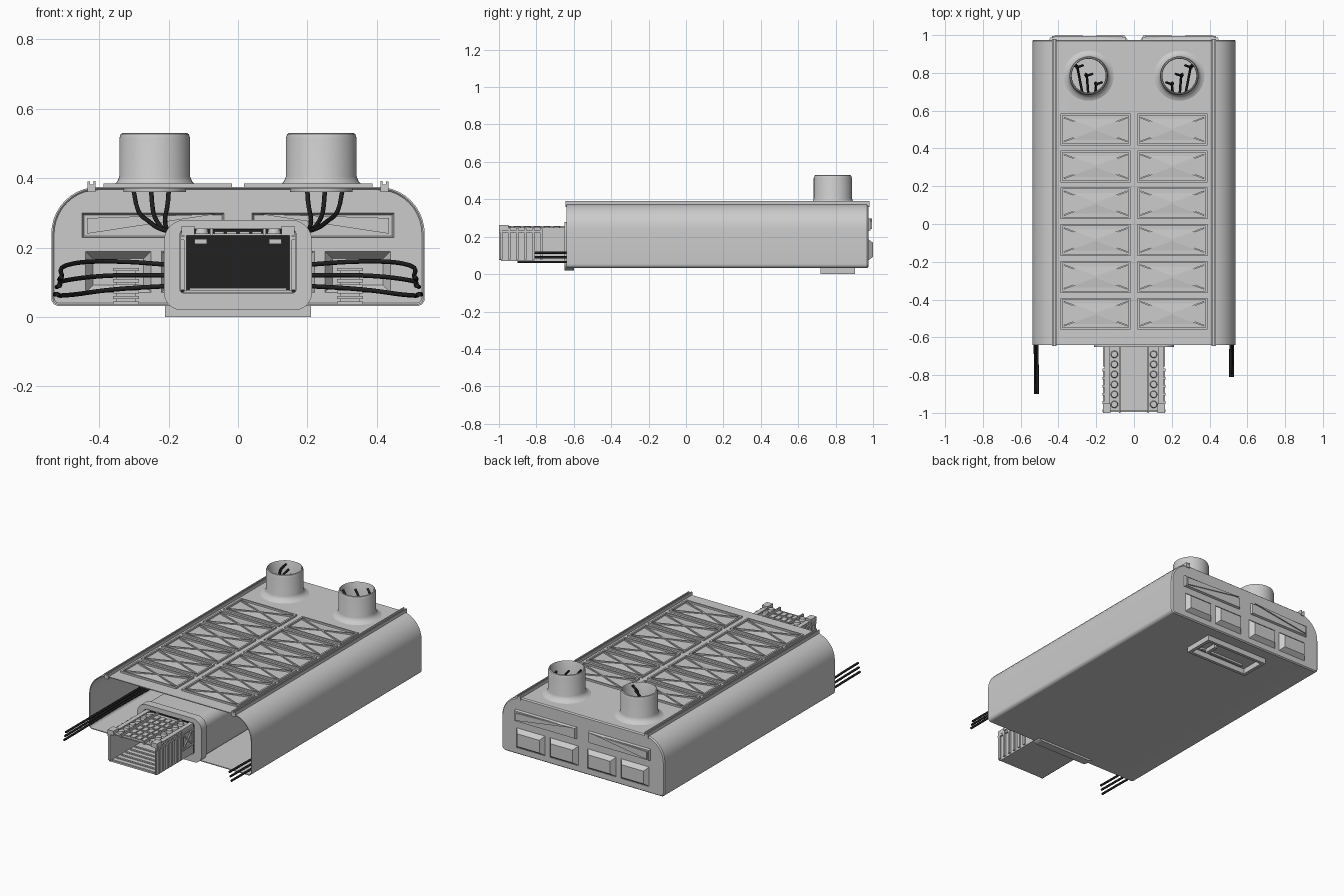
import bpy, bmesh
from math import sin, cos, pi
from mathutils import Vector, Matrix

if "Cube" in bpy.data.objects:
    bpy.data.objects.remove(bpy.data.objects["Cube"])

dark = bpy.data.materials.new("dark")
dark.diffuse_color = (0.015, 0.015, 0.015, 1)
dark.use_nodes = True
dark.node_tree.nodes["Principled BSDF"].inputs["Base Color"].default_value = dark.diffuse_color


def finish(name, bm, smooth=False, mat=None, normals=True):
    if normals:
        bmesh.ops.recalc_face_normals(bm, faces=bm.faces)
    me = bpy.data.meshes.new(name)
    bm.to_mesh(me)
    bm.free()
    ob = bpy.data.objects.new(name, me)
    bpy.context.collection.objects.link(ob)
    if mat:
        me.materials.append(mat)
    if smooth:
        select(ob)
        bpy.ops.object.shade_smooth_by_angle(angle=0.6)
    return ob


def select(ob):
    bpy.ops.object.select_all(action='DESELECT')
    ob.select_set(True)
    bpy.context.view_layer.objects.active = ob


def box(bm, x0, x1, y0, y1, z0, z1, mirror=False, turn=0):
    for s in ((1, -1) if mirror else (1,)):
        c = Vector((s * (x0 + x1) / 2, (y0 + y1) / 2, (z0 + z1) / 2))
        m = Matrix.Translation(c) @ Matrix.Rotation(turn, 4, 'Z') @ Matrix.Diagonal((x1 - x0, y1 - y0, z1 - z0, 1))
        bmesh.ops.create_cube(bm, size=1, matrix=m)


def skin(bm, loops, cap0=False, cap1=False, ring=False):
    """Bridge successive closed loops of points."""
    vs = [[bm.verts.new(p) for p in l] for l in loops]
    n = len(vs[0])
    for a, b in zip(vs, vs[1:] + (vs[:1] if ring else [])):
        for i in range(n):
            bm.faces.new((a[i], a[(i + 1) % n], b[(i + 1) % n], b[i]))
    if cap0:
        bm.faces.new(vs[0])
    if cap1:
        bm.faces.new(vs[-1])


def round_rect(w, z0, z1, rb, rt, n=10):
    """Rounded profile in x, z: bottom radius rb, top radius rt."""
    pts = []
    for cx, cz, r, a0 in ((w - rt, z1 - rt, rt, 0), (rt - w, z1 - rt, rt, 1),
                          (rb - w, z0 + rb, rb, 2), (w - rb, z0 + rb, rb, 3)):
        pts += [(cx + r * cos((a0 + i / n) * pi / 2), cz + r * sin((a0 + i / n) * pi / 2)) for i in range(n + 1)]
    return pts


def at_y(prof, y):
    return [(x, y, z) for x, z in prof]


# Back bulges: (x0, x1, z0, z1, depth, slope inset)
bulges = [(0.25, 0.44, 0.07, 0.19, 0.025, 0.022), (0.03, 0.22, 0.07, 0.19, 0.025, 0.022),
          (0.04, 0.45, 0.228, 0.3, 0.012, 0.006)]

# Open-fronted housing, rounded on top
bm = bmesh.new()
skin(bm, [at_y(round_rect(0.538, 0.032, 0.375, 0.022, 0.135), -0.64),
          at_y(round_rect(0.538, 0.032, 0.375, 0.022, 0.135), 0.968),
          at_y(round_rect(0.532, 0.038, 0.369, 0.018, 0.13), 0.975)], cap1=True)
body = finish("housing", bm)
mod = body.modifiers.new("wall", 'SOLIDIFY')
mod.thickness = 0.005
mod.offset = -1

# Openings under the chimneys and behind the rear bulges
bm = bmesh.new()
for s in (1, -1):
    bmesh.ops.create_cone(bm, cap_ends=True, segments=40, radius1=0.09, radius2=0.09, depth=0.1,
                          matrix=Matrix.Translation((s * 0.24, 0.785, 0.38)))
for x0, x1, z0, z1, d, e in bulges:
    box(bm, x0 + .001, x1 - .001, 0.9, 1.1, z0 + .001, z1 - .001, True)
cutter = finish("opening_cutter", bm)
cutter.hide_render = True
mod = body.modifiers.new("openings", 'BOOLEAN')
mod.operation = 'DIFFERENCE'
mod.object = cutter
select(body)
bpy.ops.object.convert(target='MESH')
bpy.data.objects.remove(cutter)
select(body)
bpy.ops.object.shade_smooth_by_angle(angle=0.6)

# Rear bulges and upper louvre panels
bm = bmesh.new()
for s in (1, -1):
    for x0, x1, z0, z1, d, e in bulges:
        def rect(i, y):
            return [(s * x, y, z) for x, z in ((x0 + i, z0 + i), (x1 - i, z0 + i), (x1 - i, z1 - i), (x0 + i, z1 - i))]
        skin(bm, [rect(0, 0.97), rect(e, 0.975 + d)], cap1=True)
finish("rear_bulges", bm)
bm = bmesh.new()
for s in (1, -1):
    a, b, c = (s * 0.06, 0.297), (s * 0.435, 0.24), (s * 0.435, 0.285)
    skin(bm, [at_y((a, b, c), 0.98), at_y((a, b, c), 0.994)], True, True)
finish("rear_louvres", bm)

# Chimneys: lathed profile (radius, z)
prof = [(0.09, 0.36), (0.09, 0.525), (0.093, 0.53), (0.098, 0.527), (0.102, 0.515), (0.102, 0.405),
        (0.108, 0.39), (0.12, 0.38), (0.135, 0.374)]
bm = bmesh.new()
for s in (1, -1):
    skin(bm, [[(s * 0.24 + r * cos(i * pi / 24), 0.785 + r * sin(i * pi / 24), z) for i in range(48)] for r, z in prof])
finish("chimneys", bm, True)

# Roof panels with rim and cross brace
bm = bmesh.new()
for row in range(6):
    y = 0.5 - 0.195 * row
    for y0 in (y - 0.084, y + 0.074):
        box(bm, 0.018, 0.388, y0, y0 + 0.01, 0.37, 0.385, True)
    for x0 in (0.018, 0.378):
        box(bm, x0, x0 + 0.01, y - 0.084, y + 0.084, 0.37, 0.385, True)
    for t in (0.36, -0.36):
        box(bm, 0.023, 0.383, y - 0.004, y + 0.004, 0.37, 0.384, True, t)
    for s in (1, -1):
        def slab(hx, hy, z):
            return [(s * 0.203 + i * hx, y + j * hy, z) for i, j in ((-1, -1), (1, -1), (1, 1), (-1, 1))]
        skin(bm, [slab(0.165, 0.064, 0.374), slab(0.01, 0.004, 0.381)], cap1=True)
finish("roof_panels", bm)

# Hooked rails along the roof edges
bm = bmesh.new()
box(bm, 0.41, 0.434, -0.645, 0.98, 0.36, 0.382, True)
box(bm, 0.41, 0.417, -0.645, 0.98, 0.38, 0.392, True)
box(bm, 0.427, 0.434, -0.645, 0.98, 0.38, 0.39, True)
finish("roof_rails", bm)

# Bottom hatch frame
bm = bmesh.new()
for y0 in (0.72, 0.885):
    box(bm, -0.21, 0.21, y0, y0 + 0.018, 0, 0.035)
box(bm, 0.19, 0.21, 0.72, 0.903, 0, 0.035, True)
box(bm, 0.1, 0.12, 0.77, 0.85, 0.008, 0.035)
box(bm, -0.15, 0.15, 0.76, 0.775, 0.02, 0.035)
finish("bottom_hatch", bm)

# Front collar and duct behind it
bm = bmesh.new()
o, i = round_rect(0.213, 0.02, 0.28, 0.05, 0.06), round_rect(0.168, 0.068, 0.255, 0.015, 0.02)
skin(bm, [at_y(o, -0.65), at_y(o, -0.6), at_y(i, -0.6), at_y(i, -0.65)], ring=True)
finish("front_collar", bm, True)
bm = bmesh.new()
o = round_rect(0.205, 0.035, 0.272, 0.04, 0.06)
skin(bm, [at_y(o, -0.61), at_y(o, 0.45)], cap1=True)
finish("inner_duct", bm, True)

# Hollow connector with dark back
bm = bmesh.new()
box(bm, -0.166, 0.166, -0.645, -0.62, 0.07, 0.253)
finish("connector_back", bm, mat=dark)
bm = bmesh.new()
box(bm, 0.149, 0.156, -1, -0.64, 0.075, 0.25, True)
box(bm, -0.156, 0.156, -0.99, -0.64, 0.07, 0.078)
box(bm, -0.15, 0.15, -0.99, -0.64, 0.235, 0.241)
box(bm, 0.072, 0.08, -1, -0.64, 0.235, 0.256, True)
box(bm, 0.13, 0.152, -1, -0.64, 0.235, 0.25, True)
box(bm, 0.125, 0.163, -1, -0.95, 0.235, 0.262, True)
box(bm, 0.15, 0.165, -1, -0.77, 0.222, 0.232, True)
box(bm, 0.09, 0.125, -0.66, -0.64, 0.21, 0.225, True)
for k in range(6):
    y = -0.995 + 0.043 * k
    box(bm, 0.15, 0.166, y, y + 0.014, 0.078, 0.245, True)
    box(bm, -0.14, 0.14, y, y + 0.012, 0.076, 0.083)
finish("connector_shell", bm)

# Cross-braced plates on the connector sides
bm = bmesh.new()
for z0 in (0.125, 0.22):
    box(bm, 0.155, 0.164, -0.755, -0.65, z0, z0 + 0.008, True)
for y0 in (-0.755, -0.658):
    box(bm, 0.155, 0.164, y0, y0 + 0.008, 0.125, 0.228, True)
for s in (1, -1):
    for a in (pi / 4, -pi / 4):
        m = Matrix.Translation((s * 0.159, -0.703, 0.176)) @ Matrix.Rotation(a, 4, 'X') @ Matrix.Diagonal((.008, .13, .008, 1))
        bmesh.ops.create_cube(bm, size=1, matrix=m)
finish("connector_braces", bm)

# Tiles and round studs on top of the connector
bm = bmesh.new()
for k in range(6):
    y = -0.955 + 0.053 * k
    for x in (0.005, 0.04):
        box(bm, x, x + 0.028, y - 0.02, y + 0.02, 0.238, 0.246, True)
    for s in (1, -1):
        bmesh.ops.create_cone(bm, cap_ends=True, segments=16, radius1=0.021, radius2=0.016, depth=0.02,
                              matrix=Matrix.Translation((s * 0.104, y, 0.245)))
finish("connector_studs", bm)

# Ribbed terminal blocks on the floor
bm = bmesh.new()
box(bm, 0.295, 0.35, 0.5, 0.58, 0.034, 0.14, True)
for k in range(7):
    box(bm, 0.285, 0.36, 0.495, 0.585, 0.036 + 0.016 * k, 0.045 + 0.016 * k, True)
finish("terminal_blocks", bm)


# Cables
def cable(name, pts):
    cu = bpy.data.curves.new(name, 'CURVE')
    cu.dimensions = '3D'
    cu.bevel_depth = 0.0065
    cu.bevel_resolution = 2
    cu.resolution_u = 6
    cu.use_fill_caps = True
    sp = cu.splines.new('BEZIER')
    sp.bezier_points.add(len(pts) - 1)
    for bp, p in zip(sp.bezier_points, pts):
        bp.co = p
        bp.handle_left_type = bp.handle_right_type = 'AUTO'
    cu.materials.append(dark)
    ob = bpy.data.objects.new(name, cu)
    bpy.context.collection.objects.link(ob)
    select(ob)
    bpy.ops.object.convert(target='MESH')


for s, side, y_end in ((-1, "left", -0.9), (1, "right", -0.81)):
    for k in range(3):
        z = 0.065 + 0.025 * k
        cable(f"{side}_front_cable_{k}", [(s * (0.522 - 0.006 * k), y_end, z), (s * (0.52 - 0.006 * k), -0.1, z),
              (s * 0.47, 0.3, z + 0.02 * k), (s * 0.35, 0.42, 0.08 + 0.04 * k), (s * 0.19, 0.4, 0.09 + 0.03 * k)])
        x = 0.2 + 0.05 * k
        y = 0.74 + 0.045 * k
        cable(f"{side}_chimney_cable_{k}", [(s * 0.18, 0.4, 0.24), (s * (0.21 + 0.02 * k), 0.6, 0.27),
              (s * x, y, 0.36), (s * x, y, 0.48), (s * (x - 0.03), y + 0.01, 0.52)])
